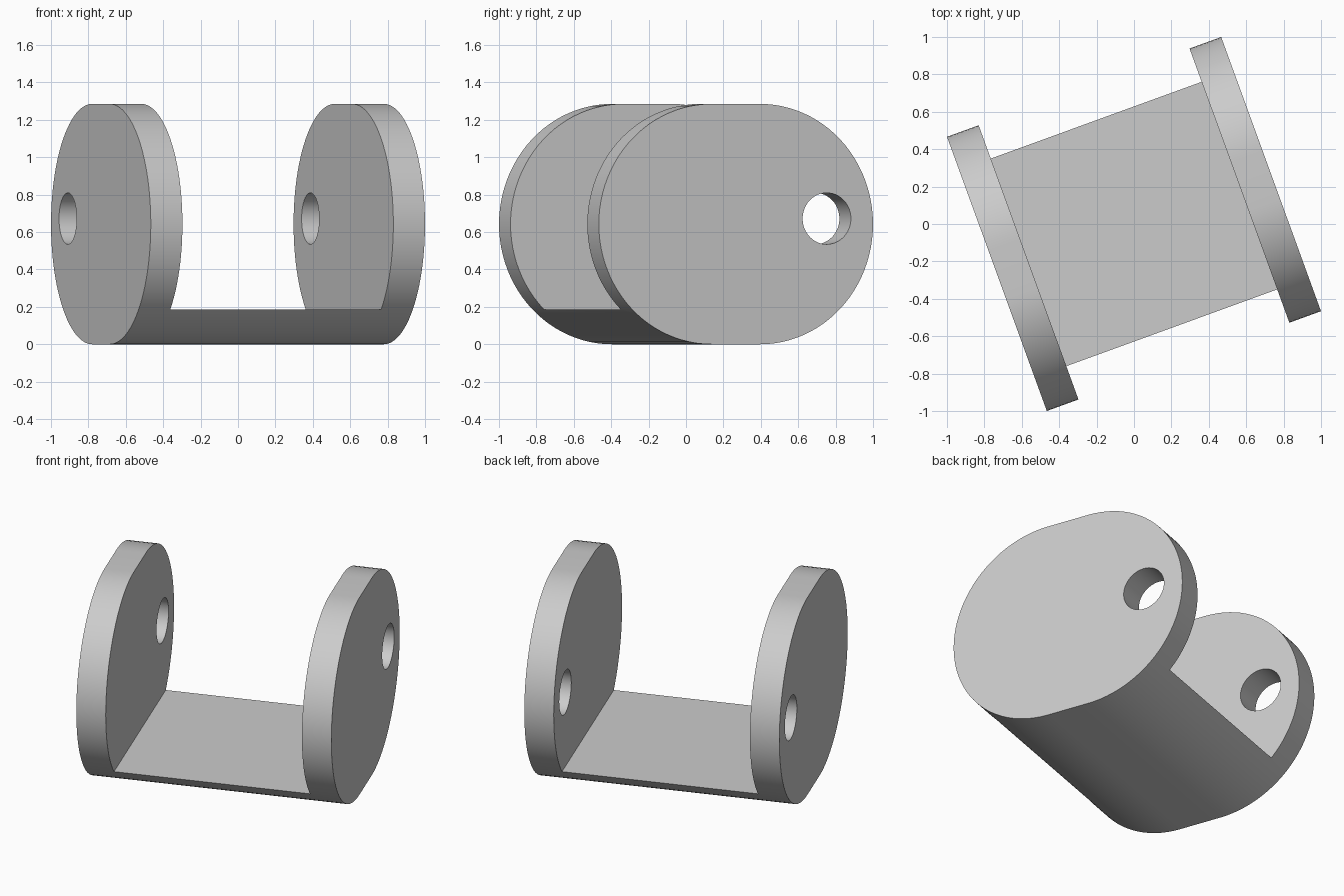
import bpy, bmesh
from math import sin, cos, pi, radians

cube = bpy.data.objects.get("Cube")
if cube:
    bpy.data.objects.remove(cube, do_unlink=True)

HALF = 0.78        # half width and half depth of the bracket
RADIUS = 0.6425    # end radius of the rounded profile
PLATE = 0.18       # side plate thickness
FLOOR = 0.187      # height of the flat floor
TURN = radians(20)

grey = bpy.data.materials.new("light grey")
grey.use_nodes = True
grey.diffuse_color = (0.6, 0.6, 0.6, 1)
grey.node_tree.nodes["Principled BSDF"].inputs["Base Color"].default_value = (0.6, 0.6, 0.6, 1)


def arc(cy, cz, r, start, end, n):
    return [(cy + r * cos(start + (end - start) * i / n),
             cz + r * sin(start + (end - start) * i / n)) for i in range(n + 1)]


def extrude_x(name, profile, half_width):
    """Solid with a (y, z) profile, extruded symmetrically along x."""
    bm = bmesh.new()
    face = bm.faces.new([bm.verts.new((-half_width, y, z)) for y, z in profile])
    ext = bmesh.ops.extrude_face_region(bm, geom=[face])
    moved = [v for v in ext["geom"] if isinstance(v, bmesh.types.BMVert)]
    bmesh.ops.translate(bm, verts=moved, vec=(2 * half_width, 0, 0))
    bmesh.ops.recalc_face_normals(bm, faces=bm.faces)
    mesh = bpy.data.meshes.new(name)
    bm.to_mesh(mesh)
    bm.free()
    obj = bpy.data.objects.new(name, mesh)
    bpy.context.collection.objects.link(obj)
    return obj


# Rounded block: two half circles joined by short flats
flat = HALF - RADIUS
outline = (arc(flat, RADIUS, RADIUS, -pi / 2, pi / 2, 48)
           + arc(-flat, RADIUS, RADIUS, pi / 2, 3 * pi / 2, 48))
bracket = extrude_x("bracket", outline, HALF)
bracket.data.materials.append(grey)

# Cutters: the gap between the side plates, and the pin holes through both
gap = extrude_x("gap_cutter", [(-1, FLOOR), (1, FLOOR), (1, 2), (-1, 2)], HALF - PLATE)
pin = extrude_x("pin_hole_cutter", arc(0.517, 0.672, 0.1375, 0, 2 * pi, 48)[:-1], 1)

bpy.context.view_layer.objects.active = bracket
for cutter in (gap, pin):
    cutter.hide_render = True
    mod = bracket.modifiers.new(cutter.name, 'BOOLEAN')
    mod.operation = 'DIFFERENCE'
    mod.solver = 'EXACT'
    mod.object = cutter
    bpy.ops.object.modifier_apply(modifier=mod.name)
    bpy.data.objects.remove(cutter, do_unlink=True)

# Turn the bracket and smooth its curved surfaces
bracket.rotation_euler.z = TURN
bpy.ops.object.select_all(action='DESELECT')
bracket.select_set(True)
bpy.ops.object.shade_smooth_by_angle(angle=radians(30))
